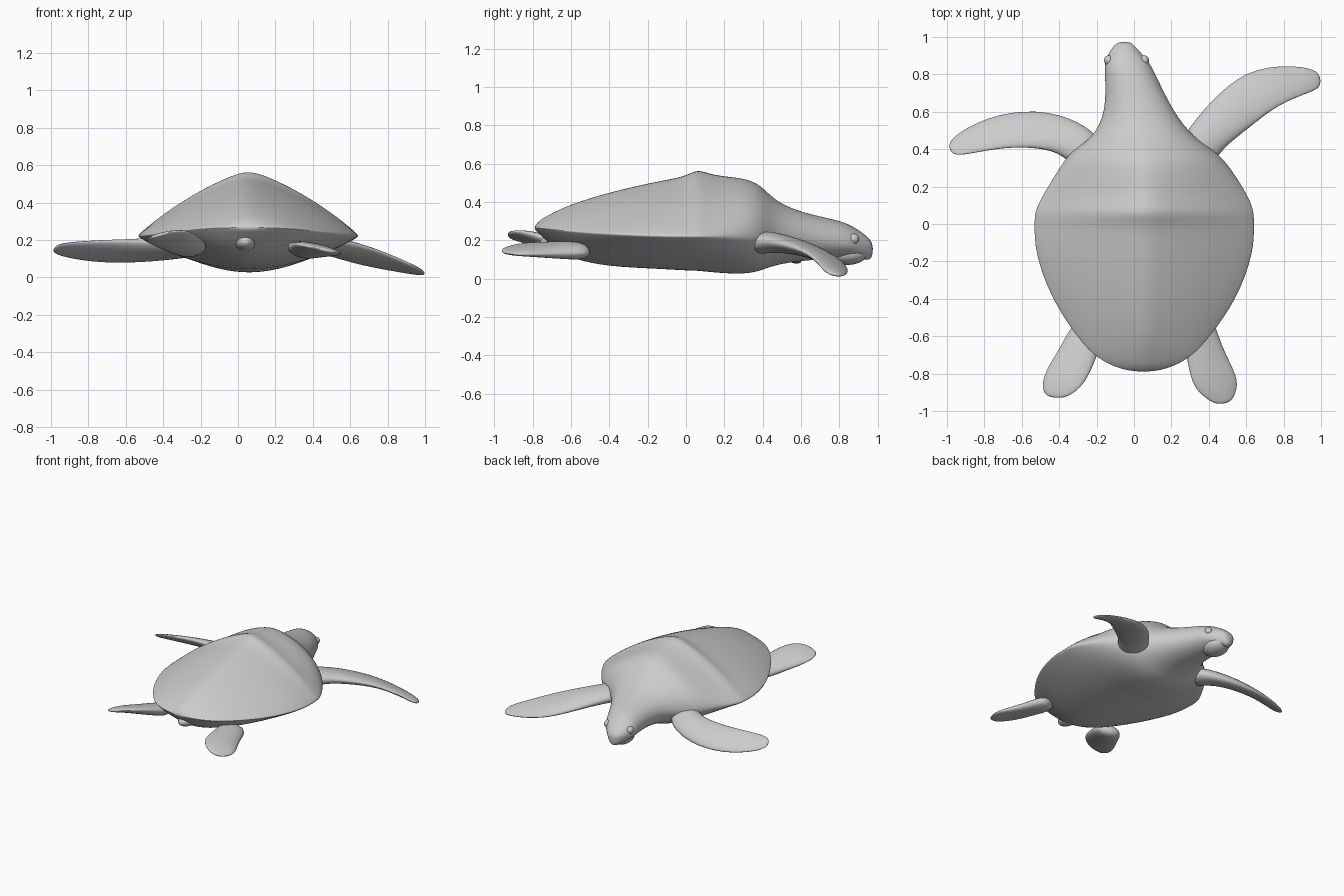
import bpy
from math import cos, sin, pi
from mathutils import Vector

cube = bpy.data.objects.get("Cube")
if cube:
    bpy.data.objects.remove(cube)

skin = bpy.data.materials.new("pale grey")
skin.use_nodes = True
grey = (.6, .6, .6, 1)
skin.diffuse_color = grey
skin.node_tree.nodes["Principled BSDF"].inputs["Base Color"].default_value = grey


def loft(name, rings):
    """Skin a row of equal rings, cap both ends and smooth the result."""
    count = len(rings[0])
    verts = [point for ring in rings for point in ring]
    faces = []
    for row in range(len(rings) - 1):
        for i in range(count):
            a, b = row * count + i, row * count + (i + 1) % count
            faces.append((a, b, b + count, a + count))
    faces.append(tuple(reversed(range(count))))
    faces.append(tuple(range(len(verts) - count, len(verts))))
    mesh = bpy.data.meshes.new(name)
    mesh.from_pydata(verts, [], faces)
    mesh.materials.append(skin)
    mesh.shade_smooth()
    part = bpy.data.objects.new(name, mesh)
    bpy.context.collection.objects.link(part)
    smooth = part.modifiers.new("smooth", "SUBSURF")
    smooth.levels = smooth.render_levels = 2


def body_ring(y, middle, half, top, bottom, sides=32):
    """Ridged shell section that turns into an ellipse towards the neck."""
    roundness = max(.1, min(1, (y - .1) / .42))
    rim = .22 + .075 * min(y, 0) ** 2 - .13 * max(y - .6, 0)
    ring = []
    for i in range(sides):
        angle = 2 * pi * i / sides
        across, ellipse = abs(cos(angle)), abs(sin(angle))
        if sin(angle) >= 0:
            edge, section = top, (1 - across) * (1 + .4 * across)
        else:
            edge, section = bottom, 1 - across ** 1.8
        section += (ellipse - section) * roundness
        ring.append((middle + half * cos(angle), y, rim + (edge - rim) * section))
    return ring


def flipper(name, root, edges, sides=12):
    """Blade through pairs of leading and trailing points, thinning to the tip."""
    pairs = [(Vector(lead), Vector(trail)) for lead, trail in edges]
    centres = [(lead + trail) / 2 for lead, trail in pairs]
    last = len(pairs) - 1
    rings = []
    for k, (lead, trail) in enumerate(pairs):
        span = (lead - trail) / 2
        along = centres[min(k + 1, last)] - centres[max(k - 1, 0)]
        thick = root * (1 - k / last) ** 1.3 + .01
        normal = along.cross(span).normalized() * thick
        rings.append([centres[k] + span * cos(2 * pi * i / sides)
                      + normal * sin(2 * pi * i / sides) for i in range(sides)])
    loft(name, rings)


def ball(name, centre, size):
    bpy.ops.mesh.primitive_uv_sphere_add(segments=24, ring_count=16, location=centre)
    part = bpy.context.object
    part.name = name
    part.scale = size
    part.data.materials.append(skin)
    part.data.shade_smooth()


# Shell, belly, neck and head: y, middle, half width, top, bottom
sections = (
    (-.79, .05, .06, .275, .255),
    (-.76, .05, .17, .31, .23),
    (-.7, .05, .27, .345, .17),
    (-.6, .05, .36, .395, .1),
    (-.4, .055, .5, .46, .06),
    (-.15, .055, .59, .52, .05),
    (0, .055, .59, .545, .04),
    (.06, .055, .59, .59, .04),
    (.14, .06, .56, .55, .03),
    (.3, .06, .46, .535, .02),
    (.39, .05, .39, .495, .04),
    (.46, .05, .27, .41, .07),
    (.6, .03, .18, .345, .095),
    (.8, -.02, .135, .305, .105),
    (.87, -.04, .12, .275, .115),
    (.95, -.055, .06, .22, .09),
    (.975, -.05, .03, .18, .115))
loft("shell_and_head", [body_ring(*section) for section in sections])

# Lower jaw, eyes and tail
ball("lower_jaw", (-.04, .84, .13), (.085, .105, .058))
for side, x in (("left", .055), ("right", -.135)):
    ball(side + "_eye", (x, .875, .208), (.025, .027, .027))
ball("tail", (.04, -.64, .19), (.06, .12, .05))

# Front flippers: leading and trailing edge points from root to tip
flipper("left_front_flipper", .06, (
    ((.22, .4, .19), (.4, .27, .18)),
    ((.29, .52, .19), (.47, .4, .2)),
    ((.45, .71, .14), (.62, .51, .18)),
    ((.64, .85, .07), (.77, .635, .14)),
    ((.93, .85, .02), (.94, .7, .065)),
    ((1, .8, .01), (1, .73, .03))))
flipper("right_front_flipper", .06, (
    ((-.16, .42, .16), (-.3, .27, .19)),
    ((-.23, .52, .13), (-.38, .37, .2)),
    ((-.45, .615, .09), (-.5, .405, .2)),
    ((-.73, .6, .075), (-.69, .41, .2)),
    ((-.95, .49, .11), (-.89, .37, .19)),
    ((-1, .42, .14), (-.97, .365, .175))))

# Rear flippers
flipper("left_rear_flipper", .045, (
    ((.42, -.46, .13), (.24, -.54, .16)),
    ((.47, -.66, .125), (.28, -.71, .175)),
    ((.565, -.82, .125), (.3, -.85, .18)),
    ((.55, -.9, .125), (.36, -.92, .17)),
    ((.52, -.955, .135), (.44, -.97, .15))))
flipper("right_rear_flipper", .045, (
    ((-.31, -.48, .13), (-.14, -.56, .15)),
    ((-.39, -.65, .15), (-.2, -.72, .21)),
    ((-.49, -.8, .185), (-.25, -.84, .245)),
    ((-.495, -.88, .2), (-.31, -.9, .25)),
    ((-.47, -.925, .215), (-.38, -.935, .24))))
